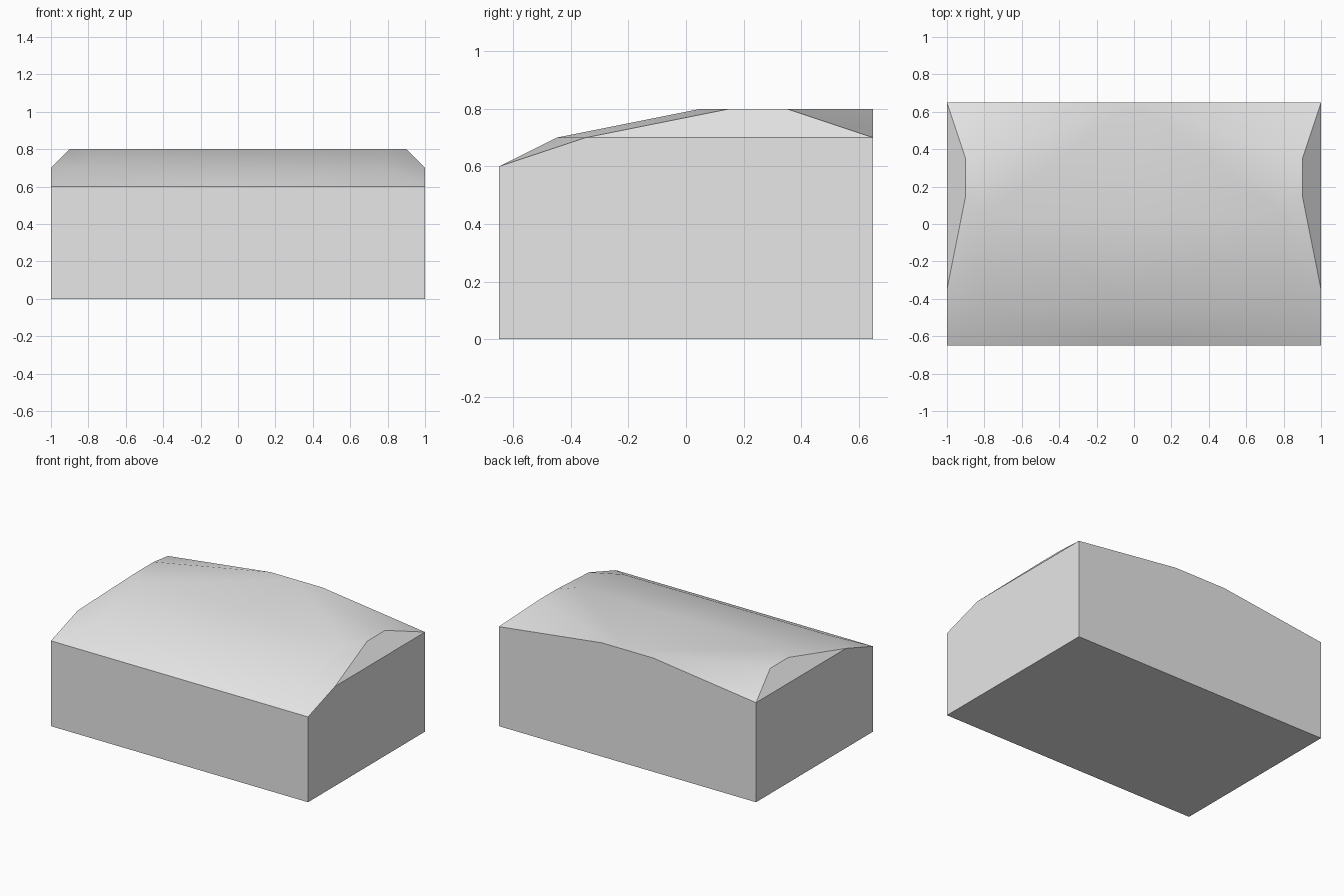
import bpy
import bmesh

cube = bpy.data.objects.get("Cube")
if cube:
    bpy.data.objects.remove(cube, do_unlink=True)

# Single neutral grey material
grey = bpy.data.materials.new("light grey")
grey.use_nodes = True
colour = (0.8, 0.8, 0.8, 1)
grey.diffuse_color = colour
grey.node_tree.nodes["Principled BSDF"].inputs["Base Color"].default_value = colour

# Outline points of one half of the block; those at x = 0 lie on the centre line
points = {
    "base_front_mid": (0, -0.65, 0), "base_front": (1, -0.65, 0),
    "base_back_mid": (0, 0.65, 0), "base_back": (1, 0.65, 0),
    "lip_mid": (0, -0.65, 0.6), "lip": (1, -0.65, 0.6),
    "brow_mid": (0, -0.45, 0.7), "brow": (0.8, -0.45, 0.7),
    "crest_mid": (0, 0.05, 0.8), "crest": (0.8, 0.05, 0.8),
    "side_front": (1, -0.35, 0.7), "side_back": (1, 0.65, 0.7),
    "ridge_front": (0.9, 0.15, 0.8), "ridge_back": (0.9, 0.35, 0.8),
    "back_mid": (0, 0.65, 0.8), "back_top": (0.2, 0.65, 0.8),
}

faces = [
    # walls and base
    "base_front_mid base_back_mid base_back base_front",
    "base_front_mid base_front lip lip_mid",
    "base_front base_back side_back side_front lip",
    "base_back base_back_mid back_mid back_top side_back",
    # rounded top
    "lip_mid lip brow brow_mid",
    "lip side_front brow",
    "brow_mid brow crest crest_mid",
    "brow side_front ridge_front crest",
    "crest_mid crest ridge_front ridge_back back_top back_mid",
    "ridge_back side_back back_top",
    # sloping side facet
    "side_front side_back ridge_back ridge_front",
]

bm = bmesh.new()
verts = {name: bm.verts.new(co) for name, co in points.items()}
for face in faces:
    bm.faces.new([verts[name] for name in face.split()])

# Mirror the half and weld it along the centre line
bmesh.ops.mirror(bm, geom=bm.verts[:] + bm.edges[:] + bm.faces[:],
                 axis='X', merge_dist=0.0001)
bmesh.ops.remove_doubles(bm, verts=bm.verts[:], dist=0.0001)
bmesh.ops.recalc_face_normals(bm, faces=bm.faces[:])

mesh = bpy.data.meshes.new("domed_block")
bm.to_mesh(mesh)
bm.free()
mesh.materials.append(grey)
block = bpy.data.objects.new("domed_block", mesh)
bpy.context.collection.objects.link(block)

# Smooth top with crisp outer edges
bpy.ops.object.select_all(action='DESELECT')
block.select_set(True)
bpy.context.view_layer.objects.active = block
bpy.ops.object.shade_smooth_by_angle(angle=0.6)
